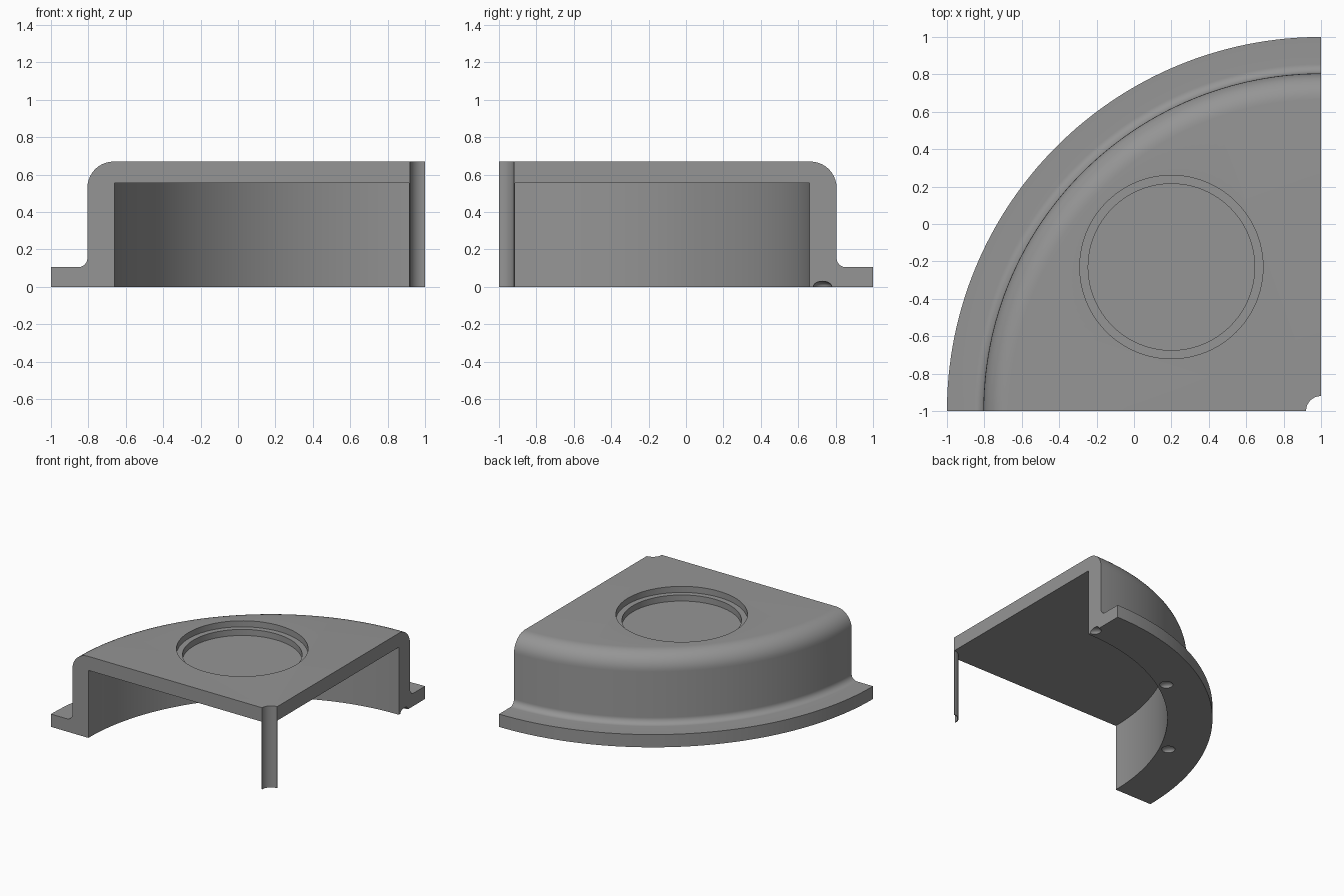
import bpy, bmesh, math
from mathutils import Vector

if "Cube" in bpy.data.objects:
    bpy.data.objects.remove(bpy.data.objects["Cube"])

AXIS = Vector((1, -1, 0))      # corner that the quarter is turned about
STEPS = 64

grey = bpy.data.materials.new("plain grey")
grey.diffuse_color = (0.3, 0.3, 0.3, 1)
grey.use_nodes = True
grey.node_tree.nodes["Principled BSDF"].inputs["Base Color"].default_value = grey.diffuse_color


def arc(cx, cz, r, a0, a1, n=10):
    """Profile points (radius, height) along an arc, angles in degrees."""
    pts = []
    for i in range(n + 1):
        a = math.radians(a0 + (a1 - a0) * i / n)
        pts.append((cx + r * math.cos(a), cz + r * math.sin(a)))
    return pts


def make_object(name, bm):
    bmesh.ops.recalc_face_normals(bm, faces=bm.faces)
    mesh = bpy.data.meshes.new(name)
    bm.to_mesh(mesh)
    bm.free()
    mesh.materials.append(grey)
    ob = bpy.data.objects.new(name, mesh)
    bpy.context.collection.objects.link(ob)
    return ob


# Housing section: thin centre sleeve, lid, rounded wall and flange
profile = [(0.08, 0), (0.087, 0), (0.087, 0.555), (1.66, 0.555), (1.66, 0),
           (2.0, 0), (2.0, 0.105)]
profile += arc(1.855, 0.155, 0.05, 270, 180)
profile += arc(1.665, 0.53, 0.14, 0, 90)
profile += [(0.08, 0.67)]

# Turn the section through a quarter circle, from +y to -x
bm = bmesh.new()
rings = []
for i in range(STEPS + 1):
    a = math.pi / 2 * (1 + i / STEPS)
    rings.append([bm.verts.new(AXIS + Vector((r * math.cos(a), r * math.sin(a), z)))
                  for r, z in profile])
n = len(profile)
for a, b in zip(rings, rings[1:]):
    for j in range(n):
        k = (j + 1) % n
        bm.faces.new((a[j], a[k], b[k], b[j]))
bm.faces.new(rings[0])
bm.faces.new(rings[-1])
housing = make_object("housing", bm)

# Stepped round recess in the lid
recess = [(0, 0.57), (0.445, 0.57), (0.445, 0.62), (0.49, 0.62), (0.49, 0.8), (0, 0.8)]
bm = bmesh.new()
verts = [bm.verts.new((0.2 + r, -0.23, z)) for r, z in recess]
edges = [bm.edges.new((a, b)) for a, b in zip(verts, verts[1:])]
bmesh.ops.spin(bm, geom=verts + edges, cent=(0.2, -0.23, 0), axis=(0, 0, 1),
               angle=2 * math.pi, steps=96, use_merge=True)
bmesh.ops.remove_doubles(bm, verts=bm.verts, dist=1e-5)
cutters = [make_object("recess_cutter", bm)]

# Shallow dimples under the flange, eleven to a full turn
for i in range(3):
    a = math.radians(90 + i * 360 / 11)
    bm = bmesh.new()
    bmesh.ops.create_uvsphere(bm, u_segments=24, v_segments=16, radius=0.05)
    for v in bm.verts:
        v.co.z *= 0.6
        v.co += AXIS + Vector((1.73 * math.cos(a), 1.73 * math.sin(a), 0))
    cutters.append(make_object(f"dimple_cutter_{i + 1}", bm))

for c in cutters:
    c.hide_render = True
    c.hide_set(True)
    mod = housing.modifiers.new(c.name, 'BOOLEAN')
    mod.operation = 'DIFFERENCE'
    mod.solver = 'EXACT'
    mod.object = c

# Apply the cuts, then smooth the curved faces only
bpy.context.view_layer.objects.active = housing
housing.select_set(True)
for mod in list(housing.modifiers):
    bpy.ops.object.modifier_apply(modifier=mod.name)
bpy.ops.object.shade_smooth_by_angle(angle=math.radians(30))
for c in cutters:
    bpy.data.objects.remove(c)
